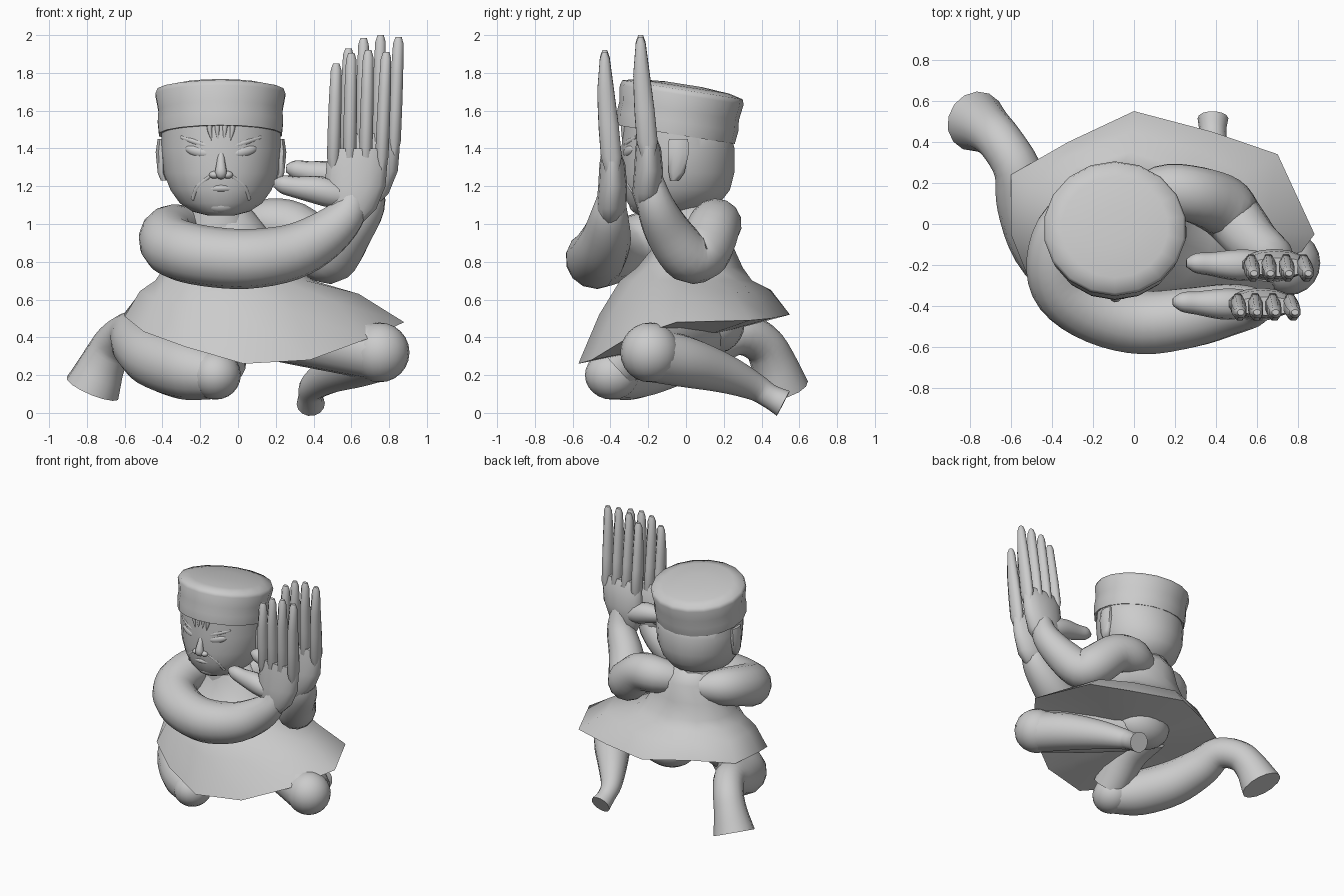
import bpy, bmesh, math
from mathutils import Vector, Matrix


def skin(name, rings, caps=(True, True), angle=50):
    """Bridge equal rings of points into one smooth object."""
    bm = bmesh.new()
    rows = [[bm.verts.new(p) for p in ring] for ring in rings]
    n = len(rows[0])
    for a, b in zip(rows, rows[1:]):
        for i in range(n):
            j = (i + 1) % n
            bm.faces.new((a[i], a[j], b[j], b[i]))
    for row, cap in ((rows[0], caps[0]), (rows[-1], caps[1])):
        if cap:
            bm.faces.new(row)
    bmesh.ops.recalc_face_normals(bm, faces=bm.faces)
    me = bpy.data.meshes.new(name)
    bm.to_mesh(me)
    bm.free()
    me.polygons.foreach_set("use_smooth", [True] * len(me.polygons))
    me.set_sharp_from_angle(angle=math.radians(angle))
    ob = bpy.data.objects.new(name, me)
    bpy.context.collection.objects.link(ob)
    return ob


def loft(name, rings, n=16, angle=60):
    """Stack of level ovals: (z, cx, cy, rx, ry)."""
    return skin(name, [[Vector((cx + rx * math.cos(math.tau * (i + .5) / n),
                                cy + ry * math.sin(math.tau * (i + .5) / n), z)) for i in range(n)]
                       for z, cx, cy, rx, ry in rings], angle=angle)


def tube(name, pts, n=14, steps=4, angle=60, caps=(True, True)):
    """Smooth tapering tube through (x, y, z, radius) points."""
    P = [Vector(p) for p in pts]
    P = [2 * P[0] - P[1]] + P + [2 * P[-1] - P[-2]]
    path = []
    for k in range(1, len(P) - 2):
        a, b, c, d = P[k - 1:k + 3]
        for s in range(steps):
            t = s / steps
            path.append(0.5 * (2 * b + (c - a) * t + (2 * a - 5 * b + 4 * c - d) * t * t
                               + (3 * b - a - 3 * c + d) * t ** 3))
    path.append(P[-2])
    C = [p.xyz for p in path]
    rings, side, old = [], None, None
    for i, c in enumerate(C):
        tan = (C[min(i + 1, len(C) - 1)] - C[max(i - 1, 0)]).normalized()
        side = tan.orthogonal() if side is None else old.rotation_difference(tan) @ side
        side = (side - tan * side.dot(tan)).normalized()
        old, up = tan, tan.cross(side)
        rings.append([c + path[i].w * (side * math.cos(math.tau * j / n) + up * math.sin(math.tau * j / n))
                      for j in range(n)])
    return skin(name, rings, caps=caps, angle=angle)


def ball(name, loc, size, rot=(0, 0, 0)):
    bpy.ops.mesh.primitive_uv_sphere_add(segments=20, ring_count=12, radius=1, location=loc, rotation=rot)
    ob = bpy.context.object
    ob.name = name
    ob.scale = size
    bpy.ops.object.shade_smooth()
    return ob


# Torso and flared skirt: oval rings running into an uneven hem, then a rounded underside
hem = [Vector(p) for p in (
    (0.88, -0.05, 0.48), (0.70, 0.34, 0.49), (0.38, 0.45, 0.50), (0, 0.55, 0.52),
    (-0.32, 0.40, 0.54), (-0.60, 0.24, 0.53), (-0.60, -0.05, 0.51), (-0.50, -0.30, 0.43),
    (-0.28, -0.46, 0.35), (0.03, -0.57, 0.26), (0.38, -0.50, 0.28), (0.68, -0.32, 0.39))]
body = []
for z, cx, cy, rx, ry in ((1.12, -.10, .03, .13, .12), (1.01, -.07, .06, .20, .18),
                          (0.88, -.06, .04, .28, .21), (0.77, -.05, .02, .34, .28),
                          (0.70, -.02, .00, .42, .35)):
    ring = []
    for h in hem:
        a = math.atan2(h.y, h.x)
        ring.append(Vector((cx + rx * math.cos(a), cy + ry * math.sin(a), z)))
    body.append(ring)
top, mid = body[-1], Vector((.05, .02, .38))
body.append([p.lerp(h, .5) + Vector((0, 0, .04)) for p, h in zip(top, hem)])
body.append(hem)
body += [[h.lerp(mid, t) for h in hem] for t in (.3, .65, .9)]
skin("torso_and_skirt", body, angle=75)
loft("neck", [(.92, -.1, .03, .2, .16), (1.02, -.1, .02, .16, .15), (1.2, -.1, .02, .14, .14)])

# Head
loft("head", [(1.045, -.09, -.16, .07, .09), (1.065, -.09, -.11, .15, .17), (1.11, -.09, -.065, .22, .245),
              (1.18, -.09, -.05, .27, .285), (1.27, -.09, -.042, .305, .30), (1.40, -.09, -.042, .32, .302),
              (1.54, -.09, -.06, .315, .275)], n=24, angle=80)

# Round cap, leaning back
hat = loft("cap", [(-.125, 0, 0, .30, .28), (-.128, 0, 0, .33, .318), (-.06, 0, 0, .337, .326),
                   (.0, 0, 0, .333, .32), (.085, 0, 0, .349, .332), (.112, 0, 0, .338, .322),
                   (.13, 0, 0, .26, .25), (.142, 0, 0, .1, .1)], n=18, angle=65)
hat.matrix_world = Matrix.Translation((-.093, -.036, 1.6)) @ Matrix.Rotation(math.radians(-9), 4, 'X')

# Face features
for s, tag in ((-1, "right"), (1, "left")):
    def X(d):
        return -.09 + s * d
    loft("ear_" + tag, [(1.23, X(.30), -.06, .02, .025), (1.27, X(.315), -.05, .022, .045),
                        (1.38, X(.32), -.04, .028, .06), (1.45, X(.315), -.04, .022, .055)], n=8)
    ball("eye_" + tag, (X(.125), -.30, 1.385), (.07, .025, .03), (0, -.25 * s, .35 * s))
    tube("brow_" + tag, [(X(.035), -.325, 1.40, .012), (X(.12), -.305, 1.43, .018), (X(.21), -.26, 1.46, .010)], n=8)
    tube("cheek_fold_" + tag, [(X(.05), -.33, 1.26, .01), (X(.12), -.295, 1.20, .014), (X(.15), -.255, 1.13, .01)], n=8)
    ball("nostril_" + tag, (X(.035), -.34, 1.26), (.028, .025, .02))
tube("nose", [(-.09, -.325, 1.37, .018), (-.09, -.343, 1.32, .024), (-.09, -.35, 1.27, .032), (-.09, -.335, 1.25, .02)], n=10)
tube("mouth", [(-.20, -.285, 1.18, .010), (-.09, -.325, 1.19, .02), (.02, -.285, 1.18, .010)], n=8)
ball("chin", (-.09, -.25, 1.10), (.08, .05, .045))
for i, d in enumerate((-.06, -.02, .02, .06)):
    tube(f"hair_lock_{i}", [(-.09 + d, -.325, 1.55, .018), (-.09 + d, -.33, 1.50, .014),
                            (-.09 + d * .8, -.335, 1.44, .003)], n=6)

# Arms
tube("right_arm", [(-.16, .10, .97, .09), (-.32, .0, .97, .135), (-.375, -.17, .93, .15), (-.33, -.32, .87, .16),
                   (-.17, -.43, .83, .16), (.05, -.48, .815, .158), (.28, -.455, .85, .148),
                   (.45, -.42, .935, .13), (.575, -.405, 1.05, .10), (.615, -.395, 1.17, .065)])
tube("left_arm", [(-.04, .07, .97, .09), (.13, .155, 1.0, .13), (.29, .145, .98, .14), (.43, .09, .86, .15),
                  (.50, .01, .83, .14), (.585, -.09, .95, .125), (.68, -.16, 1.10, .10), (.70, -.19, 1.25, .065)])


# Raised flat hands
def hand(tag, ox, oy, oz):
    loft("palm_" + tag, [(z + oz, x + ox, y + oy, rx, ry) for z, x, y, rx, ry in (
        (.99, .585, -.405, .06, .04), (1.08, .605, -.395, .13, .08), (1.20, .62, -.388, .165, .077),
        (1.32, .63, -.39, .165, .068), (1.40, .64, -.40, .155, .045))], n=14)
    tube("thumb_" + tag, [(x + ox, y + oy, z + oz, r) for x, y, z, r in (
        (.58, -.39, 1.14, .06), (.50, -.39, 1.16, .075), (.42, -.39, 1.18, .075), (.31, -.385, 1.195, .058),
        (.235, -.38, 1.21, .048), (.19, -.38, 1.215, .02))], n=10)
    fingers = ((.505, .52, 1.85), (.59, .60, 1.905), (.675, .69, 1.92), (.76, .785, 1.91))
    for i, (bx, tx, tz) in enumerate(fingers):
        rings = []
        for t, dy, rx, ry in ((-.12, .01, .015, .03), (.06, .005, .038, .06), (.35, -.01, .038, .057),
                              (.65, -.025, .036, .048), (.94, -.03, .030, .028), (1, -.03, .018, .014)):
            x = bx + (tx - bx) * t
            rings.append((1.32 + (tz - 1.32) * t + oz, x + ox, -.40 + dy + oy, rx, ry))
        loft(f"finger_{tag}_{i}", rings, n=8)


hand("right", 0, 0, 0)
hand("left", .065, .19, .08)

# Left leg: knee out to the side, shin folded back
ball("hip", (.05, .14, .47), (.22, .17, .16))
tube("left_thigh", [(.12, .08, .44, .15), (.40, -.06, .39, .155), (.74, -.19, .32, .15)])
ball("left_knee", (.75, -.19, .32), (.158, .158, .158))
tube("left_shin", [(.75, -.19, .31, .145), (.64, .0, .27, .135), (.50, .20, .21, .105),
                   (.40, .36, .14, .075), (.385, .44, .09, .065), (.385, .515, .05, .075)])

# Right leg: knee forward, shin swept sideways and back to a flared cuff
tube("right_thigh", [(-.10, .08, .50, .13), (-.08, -.16, .43, .14), (-.09, -.37, .25, .13)])
ball("right_knee", (-.12, -.39, .20), (.135, .145, .13))
tube("right_shin", [(-.13, -.39, .20, .13), (-.28, -.28, .23, .16), (-.44, -.10, .29, .16), (-.53, .10, .36, .14),
                    (-.57, .27, .42, .115), (-.65, .40, .37, .11), (-.71, .46, .27, .12), (-.77, .50, .13, .15)])
